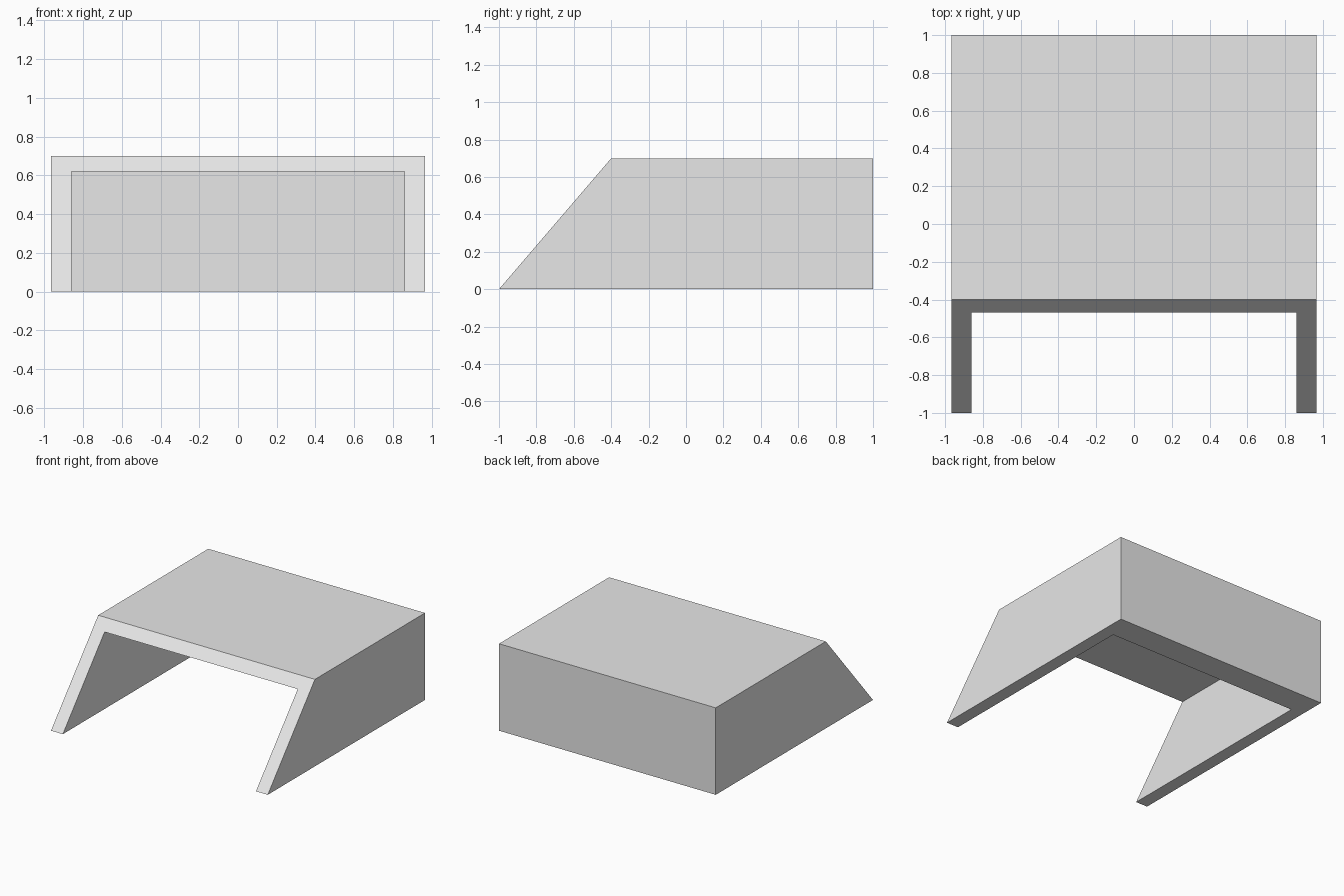
import bpy
import bmesh

cube = bpy.data.objects.get("Cube")
if cube:
    bpy.data.objects.remove(cube, do_unlink=True)

HALF_WIDTH, HEIGHT = 0.965, 0.70
SIDE_WALL, ROOF, BACK_WALL = 0.105, 0.08, 0.215


def extrude_profile(name, profile, half_width):
    """Extrude a (y, z) side profile across x."""
    bm = bmesh.new()
    face = bm.faces.new([bm.verts.new((-half_width, y, z)) for y, z in profile])
    out = bmesh.ops.extrude_face_region(bm, geom=[face])
    moved = [v for v in out["geom"] if isinstance(v, bmesh.types.BMVert)]
    bmesh.ops.translate(bm, verts=moved, vec=(2 * half_width, 0, 0))
    bmesh.ops.recalc_face_normals(bm, faces=bm.faces)
    mesh = bpy.data.meshes.new(name)
    bm.to_mesh(mesh)
    bm.free()
    obj = bpy.data.objects.new(name, mesh)
    bpy.context.collection.objects.link(obj)
    return obj


# Plain grey material
grey = bpy.data.materials.new("light_grey")
grey.use_nodes = True
colour = (0.8, 0.8, 0.8, 1)
grey.diffuse_color = colour
grey.node_tree.nodes["Principled BSDF"].inputs["Base Color"].default_value = colour

# Hood body with a sloping front
hood = extrude_profile("hood_shell", [(-1, 0), (1, 0), (1, HEIGHT), (-0.4, HEIGHT)], HALF_WIDTH)
hood.data.materials.append(grey)

# Cavity, open at the front and underneath
back, top = 1 - BACK_WALL, HEIGHT - ROOF
cavity = extrude_profile("cavity_cutter", [(-1.5, -0.5), (back, -0.5), (back, top), (-1.5, top)],
                         HALF_WIDTH - SIDE_WALL)
cavity.data.materials.append(grey)
cavity.hide_render = True
cavity.hide_viewport = True

cut = hood.modifiers.new("cavity", 'BOOLEAN')
cut.operation = 'DIFFERENCE'
cut.solver = 'EXACT'
cut.object = cavity
